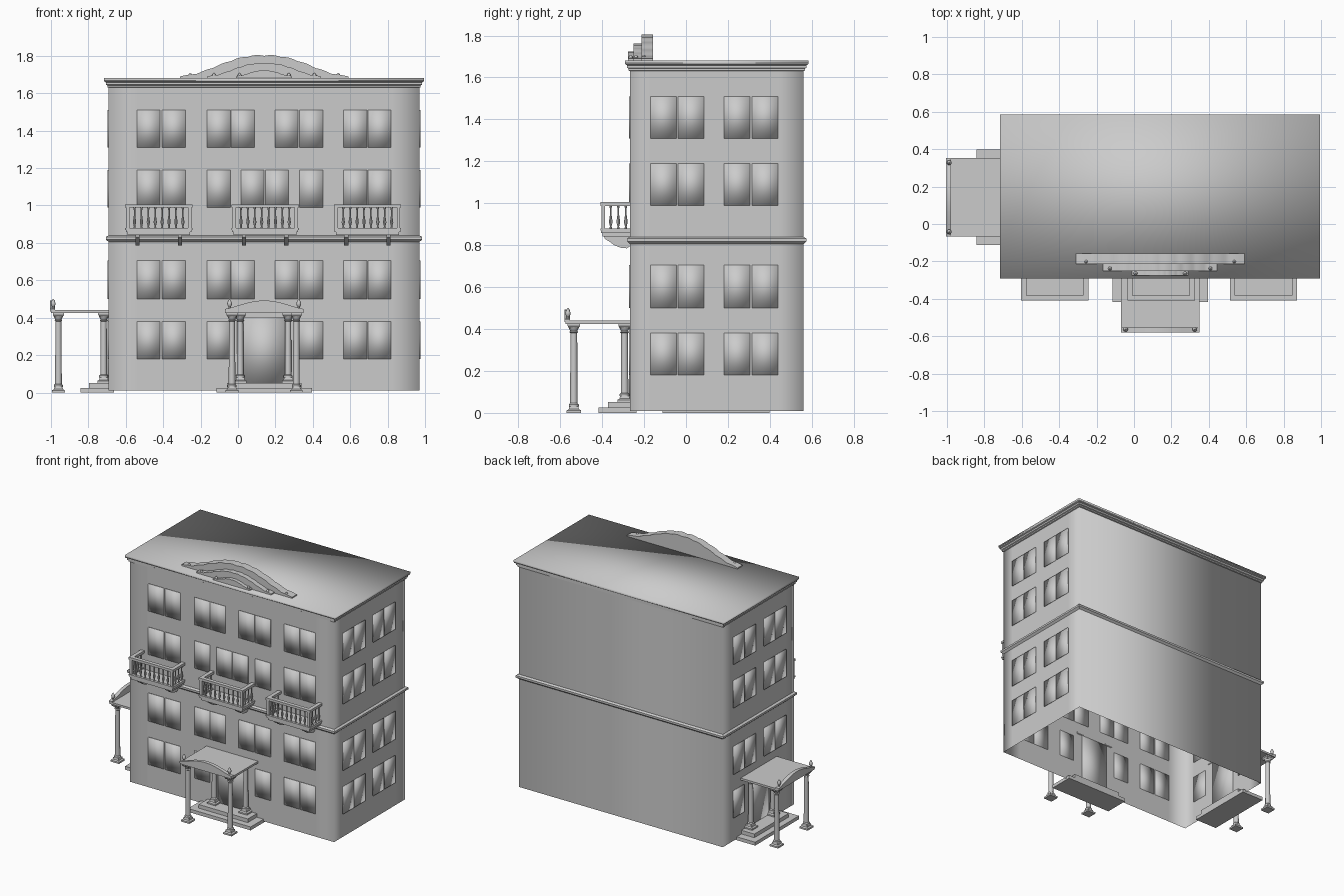
import bpy, bmesh, math
from mathutils import Matrix

cube = bpy.data.objects.get("Cube")
if cube:
    bpy.data.objects.remove(cube, do_unlink=True)

# Single stone colour
stone = bpy.data.materials.new("grey_stone")
stone.use_nodes = True
stone.diffuse_color = (0.6, 0.6, 0.6, 1)
bsdf = next(n for n in stone.node_tree.nodes if n.type == 'BSDF_PRINCIPLED')
bsdf.inputs["Base Color"].default_value = stone.diffuse_color
bsdf.inputs["Roughness"].default_value = 0.8

X0, X1, Y0, Y1 = -0.692, 0.97, -0.267, 0.56   # wall planes
CX, CY = 0.14, 0.143                          # facade centres


def finish(name, bm, angle=35, recalc=True):
    """Turn a bmesh into an object, smooth below the given angle."""
    if recalc:
        bmesh.ops.recalc_face_normals(bm, faces=bm.faces)
    me = bpy.data.meshes.new(name)
    bm.to_mesh(me)
    bm.free()
    for p in me.polygons:
        p.use_smooth = True
    if angle < 180:
        me.set_sharp_from_angle(angle=math.radians(angle))
    me.materials.append(stone)
    return link(name, me)


def link(name, me, matrix=Matrix()):
    ob = bpy.data.objects.new(name, me)
    ob.matrix_world = matrix
    bpy.context.collection.objects.link(ob)
    return ob


def box(bm, x0, x1, y0, y1, z0, z1):
    m = Matrix.Translation(((x0 + x1) / 2, (y0 + y1) / 2, (z0 + z1) / 2))
    m = m @ Matrix.Diagonal((x1 - x0, y1 - y0, z1 - z0, 1))
    bmesh.ops.create_cube(bm, size=1, matrix=m)


def loft(bm, rings, cap=True):
    rows = [[bm.verts.new(p) for p in ring] for ring in rings]
    n = len(rows[0])
    for a, b in zip(rows, rows[1:]):
        for i in range(n):
            j = (i + 1) % n
            bm.faces.new((a[i], a[j], b[j], b[i]))
    if cap:
        bm.faces.new(rows[0][::-1])
        bm.faces.new(rows[-1])


def lathe(bm, x, y, profile, n=12, turn=0.0):
    angles = [turn + i * math.tau / n for i in range(n)]
    loft(bm, [[(x + r * math.cos(a), y + r * math.sin(a), z) for a in angles]
              for r, z in profile])


def plate(bm, pts, a0, a1, axis='y'):
    """Extrude an outline along y (points are x,z) or along x (points are y,z)."""
    place = (lambda p, a: (p[0], a, p[1])) if axis == 'y' else (lambda p, a: (a, p[0], p[1]))
    loft(bm, [[place(p, a) for p in pts] for a in (a0, a1)])


def frame(o, z):
    return [(X0 - o, Y0 - o, z), (X1 + o, Y0 - o, z), (X1 + o, Y1 + o, z), (X0 - o, Y1 + o, z)]


# Walls: open tube with softly shaded corners
outline = [(X0, Y0), (-0.54, Y0), (0.82, Y0), (X1, Y0), (X1, -0.17), (X1, 0.44),
           (X1, Y1), (X0, Y1), (X0, 0.44), (X0, -0.17)]
bm = bmesh.new()
loft(bm, [[(x, y, z) for x, y in outline] for z in (0.01, 1.65)], cap=False)
finish("walls", bm, 180, recalc=False)

# Belt course and top cornice
for name, prof in (
        ("belt_course", [(0, 0.805), (0.008, 0.812), (0.015, 0.818), (0.015, 0.832), (0, 0.84)]),
        ("cornice", [(0, 1.63), (0.007, 1.633), (0.007, 1.642), (0.014, 1.646), (0.014, 1.658),
                     (0.022, 1.662), (0.025, 1.67)])):
    bm = bmesh.new()
    loft(bm, [frame(o, z) for o, z in prof], cap=False)
    finish(name, bm, 20, recalc=False)

# Flat roof, shaded as one soft cap
bm = bmesh.new()
loft(bm, [frame(0.025, 1.668), frame(0.025, 1.682)])
bmesh.ops.delete(bm, geom=[f for f in bm.faces if f.calc_center_median().z < 1.67],
                 context='FACES_ONLY')
finish("roof", bm, 180)

# Window panes and doors
ROWS = [(0.18, 0.38), (0.5, 0.705), (0.99, 1.19), (1.31, 1.51)]
FRONT = [-0.54, -0.405, -0.165, -0.037, 0.197, 0.33, 0.565, 0.695]
SIDE = [-0.17, -0.037, 0.182, 0.315]
W, OUT, IN = 0.124, 0.006, 0.003
bm = bmesh.new()
for r, (z0, z1) in enumerate(ROWS):
    xs = list(FRONT)
    if r == 2:
        xs[3:5] = [0.015, 0.147]
    elif r == 0:
        del xs[3:5]
    for x in xs:
        box(bm, x, x + W, Y0 - OUT, Y0 + IN, z0, z1)
    for y in SIDE:
        box(bm, X1 - IN, X1 + OUT, y, y + W, z0, z1)
        if r > 0 or y in (SIDE[0], SIDE[-1]):
            box(bm, X0 - OUT, X0 + IN, y, y + W, z0, z1)
finish("windows", bm, 180)
bm = bmesh.new()
box(bm, CX - 0.11, CX + 0.11, Y0 - OUT, Y0 + IN, 0.05, 0.41)
box(bm, X0 - OUT, X0 + IN, CY - 0.11, CY + 0.11, 0.05, 0.41)
finish("doors", bm, 180)


# Stepped scalloped parapet
def crest(half, height, n=36):
    pts = [(CX - half, 1.68)]
    for i in range(-n, n + 1):
        t = abs(i) / n
        z = 1.69 + height * (0.5 + 0.5 * math.cos(math.pi * t ** 1.15))
        z += 0.05 * height * abs(math.sin(t * math.pi * 5))
        pts.append((CX + half * i / n, z))
    return pts + [(CX + half, 1.68)]


bm = bmesh.new()
for half, height, y0, y1 in ((0.45, 0.11, -0.213, -0.157), (0.305, 0.07, -0.25, -0.213),
                             (0.15, 0.032, -0.276, -0.25)):
    plate(bm, crest(half, height), y0, y1)
    for s in (-1, 1):
        lathe(bm, CX + s * half * 0.88, y0 + 0.012,
              [(0.008, 1.68), (0.011, 1.693), (0.008, 1.703), (0.002, 1.708)], 8)
finish("parapet", bm)


# Portico: wall at y = 0, facing -y
def column(bm, x, y, z0, z1):
    q = math.pi / 4
    lathe(bm, x, y, [(0.048, z0), (0.048, z0 + 0.012), (0.034, z0 + 0.018), (0.031, z0 + 0.03)], 4, q)
    lathe(bm, x, y, [(0.024, z0 + 0.03), (0.024, z0 + 0.04), (0.018, z0 + 0.046),
                     (0.016, z1 - 0.045), (0.021, z1 - 0.04), (0.017, z1 - 0.034),
                     (0.026, z1 - 0.016)], 16)
    lathe(bm, x, y, [(0.032, z1 - 0.02), (0.042, z1 - 0.01), (0.042, z1)], 4, q)


bm = bmesh.new()
for s in (-1, 1):
    column(bm, s * 0.172, -0.268, 0, 0.425)
    column(bm, s * 0.128, -0.026, 0.05, 0.425)
portico = [finish("portico_columns", bm)]

bm = bmesh.new()
box(bm, -0.255, 0.255, -0.15, 0.03, 0, 0.025)
box(bm, -0.2, 0.2, -0.105, 0.03, 0.025, 0.052)
portico.append(finish("portico_steps", bm))

bm = bmesh.new()
box(bm, -0.21, 0.21, -0.307, 0, 0.425, 0.44)
box(bm, -0.13, 0.13, -0.04, 0, 0.4, 0.425)
N = 20
arch = [(0.21 * i / N, 0.442 + 0.045 * math.cos(math.pi / 2 * i / N) ** 1.3) for i in range(-N, N + 1)]
plate(bm, [(-0.21, 0.428)] + arch + [(0.21, 0.428)], -0.307, -0.288)
rim = [(x, z + 0.005) for x, z in arch] + [(x, z - 0.008) for x, z in reversed(arch)]
plate(bm, rim, -0.312, -0.286)
for s in (-1, 1):
    lathe(bm, s * 0.185, -0.296, [(0.009, 0.44), (0.006, 0.458), (0.012, 0.468), (0.013, 0.478),
                                  (0.008, 0.49), (0.002, 0.5)], 10)
portico.append(finish("portico_roof", bm))

side = Matrix.Translation((X0, CY, 0)) @ Matrix.Rotation(-math.pi / 2, 4, 'Z')
for ob in portico:
    link("side_" + ob.name, ob.data, side)
    ob.name = "front_" + ob.name
    ob.matrix_world = Matrix.Translation((CX, Y0, 0))

# Balcony: wall at y = 0, shared by three places
H, D = 0.18, 0.142
bm = bmesh.new()
box(bm, -H + 0.012, H - 0.012, -D + 0.01, 0, 0.842, 0.858)
box(bm, -H + 0.004, H - 0.004, -D + 0.004, 0, 0.858, 0.87)
for z0, z1, w in ((0.87, 0.88, 0.02), (0.988, 1.006, 0.028)):
    box(bm, -H, H, -D, -D + w, z0, z1)
    for s in (-1, 1):
        box(bm, *sorted((s * H, s * (H - w))), -D + w, 0, z0, z1)
baluster = [(0.006, 0.88), (0.004, 0.89), (0.009, 0.91), (0.004, 0.945), (0.004, 0.975), (0.007, 0.988)]
spots = [(-H + 0.014 + i * (2 * H - 0.028) / 9, -D + 0.014) for i in range(10)]
spots += [(s * (H - 0.014), -D + 0.014 + k * 0.036) for s in (-1, 1) for k in (1, 2, 3)]
for x, y in spots:
    lathe(bm, x, y, baluster, 8)
for s in (-1, 1):
    x = s * (H - 0.014)
    box(bm, x - 0.009, x + 0.009, -D + 0.005, -D + 0.023, 0.87, 0.99)
    plate(bm, [(0, 0.845), (-0.125, 0.845), (-0.12, 0.83), (-0.095, 0.815), (-0.075, 0.8),
               (-0.045, 0.788), (-0.015, 0.785), (0, 0.795)], s * 0.113 - 0.011, s * 0.113 + 0.011, 'x')
balcony = finish("centre_balcony", bm)
balcony.matrix_world = Matrix.Translation((CX + 0.005, Y0, 0))
for name, x in (("right_balcony", -0.424), ("left_balcony", 0.692)):
    link(name, balcony.data, Matrix.Translation((x, Y0, 0)))
